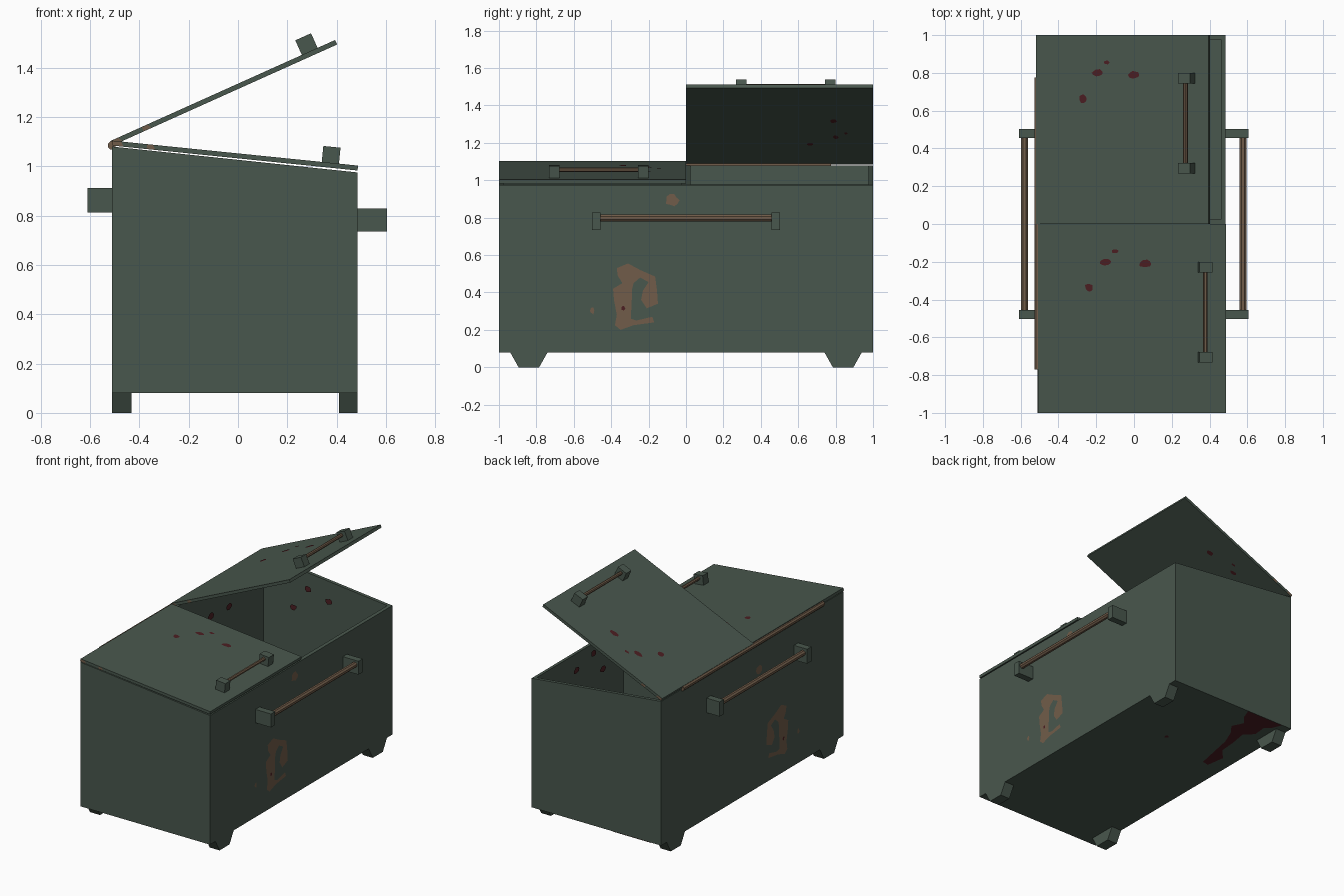
import bpy, bmesh, math, random
from mathutils import Matrix, Vector

if "Cube" in bpy.data.objects:
    bpy.data.objects.remove(bpy.data.objects["Cube"])

random.seed(4)


def material(name, rgb):
    m = bpy.data.materials.new(name)
    m.diffuse_color = (*rgb, 1)
    m.use_nodes = True
    m.node_tree.nodes["Principled BSDF"].inputs["Base Color"].default_value = m.diffuse_color
    return m


GREEN = material("faded green paint", (0.066, 0.095, 0.074))
RUST = material("brown rust", (0.165, 0.108, 0.068))
RED = material("dark red stain", (0.072, 0.013, 0.016))
I4 = Matrix.Identity(4)


def finish(name, bm, mat, M=I4):
    bm.transform(M)
    me = bpy.data.meshes.new(name)
    bm.to_mesh(me)
    bm.free()
    me.materials.append(mat)
    ob = bpy.data.objects.new(name, me)
    bpy.context.collection.objects.link(ob)
    return ob


def box(name, lo, hi, mat=GREEN, M=I4):
    bm = bmesh.new()
    bmesh.ops.create_cube(bm, size=1)
    for v in bm.verts:
        v.co = [(l + h) / 2 + c * (h - l) for l, h, c in zip(lo, hi, v.co)]
    return finish(name, bm, mat, M)


def rod(name, x, z, y0, y1, r, M=I4):
    """Eight-sided rusty bar along y."""
    bm = bmesh.new()
    bmesh.ops.create_cone(bm, cap_ends=True, segments=8, radius1=r, radius2=r, depth=y1 - y0)
    T = Matrix.Translation((x, (y0 + y1) / 2, z)) @ Matrix.Rotation(math.pi / 2, 4, 'X')
    bm.transform(T @ Matrix.Rotation(math.pi / 8, 4, 'Z'))
    return finish(name, bm, RUST, M)


def plate(name, pts, normal, mat, M=I4):
    """Flat paint patch floating 2 mm off its surface."""
    n = Vector(normal)
    bm = bmesh.new()
    f = bm.faces.new([bm.verts.new(Vector(p) + n * 0.002) for p in pts])
    f.normal_update()
    if f.normal.dot(n) < 0:
        f.normal_flip()
    return finish(name, bm, mat, M)


def blob(name, centre, a, b, ra, rb, normal, mat, M=I4):
    """Irregular ten-sided spot with half-sizes ra, rb along axes a, b."""
    pts = []
    for i in range(10):
        t, k = i * math.tau / 10, random.uniform(0.8, 1.15)
        pts.append(Vector(centre) + Vector(a) * ra * k * math.cos(t) + Vector(b) * rb * k * math.sin(t))
    return plate(name, pts, normal, mat, M)


X, Y, Z = (1, 0, 0), (0, 1, 0), (0, 0, 1)
XL, XR = -0.51, 0.485

# Body: sloped-top box with two hollow bins
bm = bmesh.new()
section = [(XL, 0.08), (XR, 0.08), (XR, 0.975), (XL, 1.08)]
rings = [[bm.verts.new((x, y, z)) for x, z in section] for y in (-1, 0, 1)]
tops = []
for a, b in zip(rings, rings[1:]):
    for i in range(4):
        j = (i + 1) % 4
        f = bm.faces.new((a[i], a[j], b[j], b[i]))
        if i == 2:
            tops.append(f)
bm.faces.new(rings[0])
bm.faces.new(rings[2])
bmesh.ops.recalc_face_normals(bm, faces=bm.faces)
bmesh.ops.inset_individual(bm, faces=tops, thickness=0.033)
ext = bmesh.ops.extrude_discrete_faces(bm, faces=tops)
for f in ext["faces"]:
    for v in f.verts:
        v.co.z = 0.12
finish("body", bm, GREEN)

# Feet: tapered blocks at the corners
for x0, x1 in ((XL, -0.432), (0.41, XR)):
    for s in (-1, 1):
        bm = bmesh.new()
        prof = [(0.74, 0.08), (0.94, 0.08), (0.895, 0), (0.785, 0)]
        ends = [[bm.verts.new((x, s * y, z)) for y, z in prof] for x in (x0, x1)]
        for e in ends:
            bm.faces.new(e)
        for i in range(4):
            j = (i + 1) % 4
            bm.faces.new((ends[0][i], ends[0][j], ends[1][j], ends[1][i]))
        bmesh.ops.recalc_face_normals(bm, faces=bm.faces)
        finish("foot", bm, GREEN)

# Side handles
for x0, x1, z0, z1, bx, bz in ((XR, 0.605, 0.735, 0.828, 0.577, 0.798),
                               (-0.61, XL, 0.812, 0.913, -0.58, 0.88)):
    for s in (-1, 1):
        y0, y1 = sorted((s * 0.456, s * 0.502))
        box("side_handle_bracket", (x0, y0, z0), (x1, y1, z1))
    rod("side_handle_bar", bx, bz, -0.46, 0.46, 0.019)

# Hinge rod
rod("hinge_rod", -0.512, 1.084, -0.77, 0.775, 0.017)

# Lids with handle and spots, in hinge space (x along the lid, z its thickness)
SPOTS = [(0.36, 0.80, 0.033, 0.018), (0.41, 0.855, 0.02, 0.01),
         (0.57, 0.79, 0.033, 0.022), (0.27, 0.663, 0.022, 0.021)]
for name, angle, y0 in (("closed_lid", 5.8, -1), ("open_lid", -24.2, 0)):
    M = Matrix.Translation((XL, y0, 1.084)) @ Matrix.Rotation(math.radians(angle), 4, 'Y')
    box(name, (0, 0, 0), (1.0, 1, 0.02), GREEN, M)
    for c in (0.295, 0.772):
        box(name + "_handle_bracket", (0.852, c - 0.028, 0.02), (0.922, c + 0.028, 0.085), GREEN, M)
    rod(name + "_handle_bar", 0.886, 0.062, 0.32, 0.745, 0.012, M)
    for u, v, ru, rv in SPOTS:
        blob(name + "_spot", (u, v, 0.02), X, Y, ru, rv, Z, RED, M)
        blob(name + "_under_spot", (u, v, 0), X, Y, ru * 0.8, rv * 0.8, (0, 0, -1), RED, M)
    for y, n in ((0, (0, -1, 0)), (1, Y)):
        for u0, u1 in ((0, 0.045), (0.14, 0.175)):
            plate(name + "_edge_rust", [(u0, y, 0.002), (u1, y, 0.002), (u1 - 0.01, y, 0.018),
                                        (u0, y, 0.018)], n, RUST, M)

# Worn paint on both long sides
WEAR = [(-.37, .53), (-.31, .555), (-.245, .52), (-.165, .485), (-.155, .41), (-.15, .34),
        (-.21, .315), (-.24, .36), (-.23, .41), (-.20, .455), (-.245, .48), (-.28, .45),
        (-.29, .41), (-.29, .36), (-.295, .26), (-.265, .25), (-.18, .27), (-.17, .24),
        (-.28, .225), (-.35, .20), (-.38, .225), (-.37, .28), (-.385, .36), (-.39, .42),
        (-.34, .45), (-.365, .49)]
for x, s in ((XR, 1), (XL, -1)):
    n = (s, 0, 0)
    plate("worn_patch", [(x, y, z) for y, z in WEAR], n, RUST)
    blob("worn_spot", (x, -0.075, 0.893), Y, Z, 0.036, 0.03, n, RUST)
    blob("worn_fleck", (x, -0.5, 0.302), Y, Z, 0.012, 0.018, n, RUST)
    blob("side_spot", (x + s * 0.002, -0.335, 0.315), Y, Z, 0.01, 0.012, n, RED)

# Spots inside the open bin
for x, z in ((0.02, 0.89), (-0.25, 0.78), (-0.14, 0.935)):
    blob("end_wall_spot", (x, 0.966, z), X, Z, 0.027, 0.02, (0, -1, 0), RED)
for y, z in ((0.38, 0.88), (0.58, 0.87)):
    blob("back_wall_spot", (-0.476, y, z), Y, Z, 0.03, 0.025, X, RED)
for y, z in ((0.556, 0.87), (0.37, 0.92), (0.27, 0.77)):
    blob("front_wall_spot", (0.451, y, z), Y, Z, 0.03, 0.022, (-1, 0, 0), RED)

# Splatter under the floor
SPLAT = [(-.14, 1), (-.43, 1), (-.40, .93), (-.36, .90), (-.37, .80), (-.31, .74), (-.33, .62),
         (-.34, .50), (-.41, .42), (-.39, .29), (-.34, .30), (-.31, .45), (-.28, .60),
         (-.23, .72), (-.18, .78), (-.22, .86), (-.17, .92)]
plate("floor_splatter", [(x, y, 0.08) for x, y in SPLAT], (0, 0, -1), RED)
blob("floor_spot", (0.055, 0.4, 0.08), X, Y, 0.014, 0.014, (0, 0, -1), RED)
